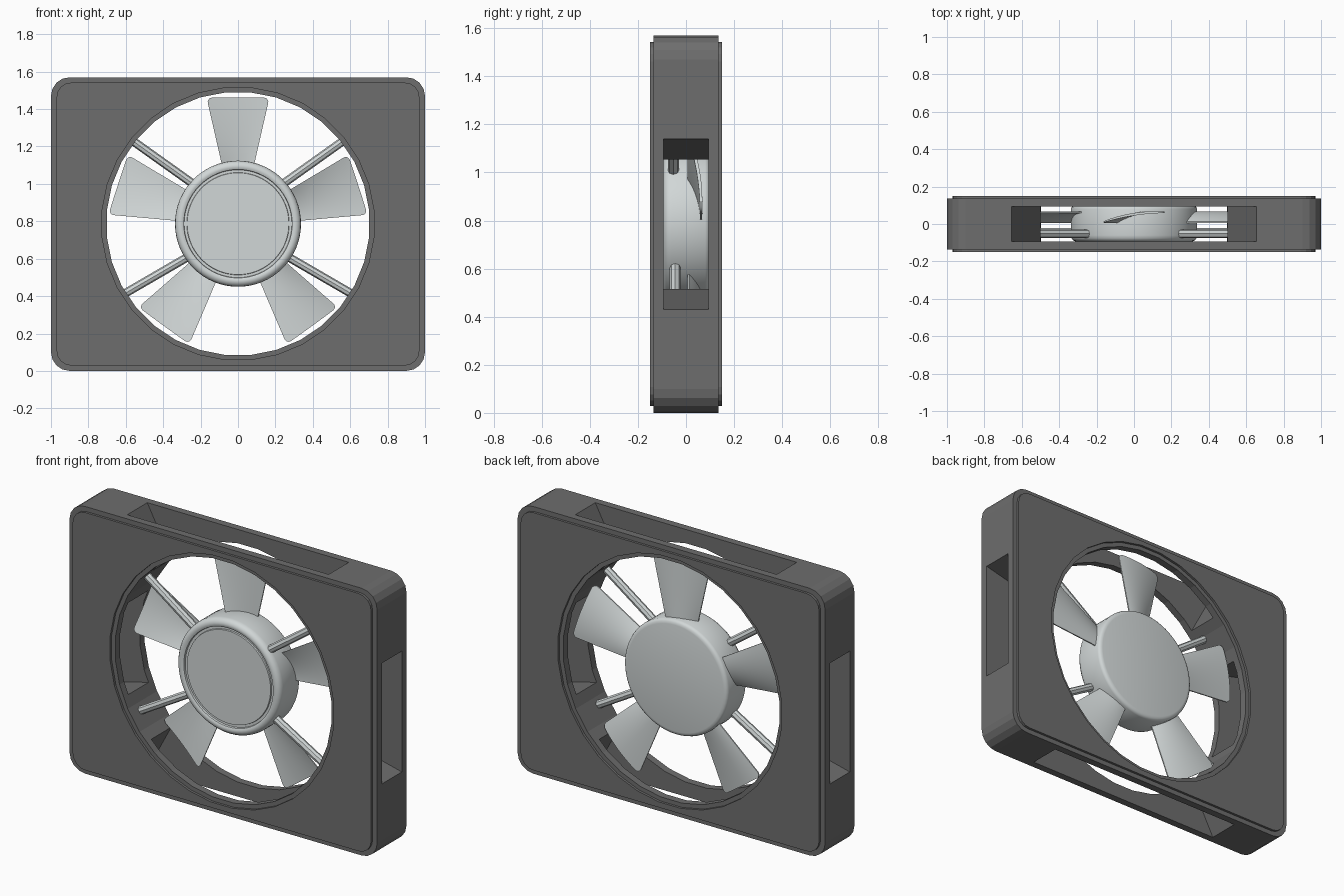
import bpy, bmesh, math
from mathutils import Vector, Matrix

if "Cube" in bpy.data.objects:
    bpy.data.objects.remove(bpy.data.objects["Cube"])

CZ = 0.787  # height of the fan axis


def material(name, rgb):
    m = bpy.data.materials.new(name)
    m.diffuse_color = (*rgb, 1)
    m.use_nodes = True
    m.node_tree.nodes["Principled BSDF"].inputs["Base Color"].default_value = m.diffuse_color
    return m


DARK = material("dark_grey", (0.155, 0.155, 0.155))
LIGHT = material("light_grey", (0.64, 0.68, 0.68))


def finish(name, bm, mat, smooth=None):
    bmesh.ops.recalc_face_normals(bm, faces=bm.faces)
    me = bpy.data.meshes.new(name)
    bm.to_mesh(me)
    bm.free()
    me.materials.append(mat)
    ob = bpy.data.objects.new(name, me)
    bpy.context.collection.objects.link(ob)
    if smooth:
        bpy.ops.object.select_all(action='DESELECT')
        ob.select_set(True)
        bpy.context.view_layer.objects.active = ob
        bpy.ops.object.shade_smooth_by_angle(angle=math.radians(smooth))
    return ob


def prism(name, pts, y0, y1, mat=DARK):
    """Extrude an (x, z) outline along y."""
    bm = bmesh.new()
    face = bm.faces.new([bm.verts.new((x, y0, z)) for x, z in pts])
    ext = bmesh.ops.extrude_face_region(bm, geom=[face])
    vs = [g for g in ext["geom"] if isinstance(g, bmesh.types.BMVert)]
    bmesh.ops.translate(bm, verts=vs, vec=(0, y1 - y0, 0))
    return finish(name, bm, mat)


def rounded_rect(hx, hz, r, seg):
    pts = []
    for k, (sx, sz) in enumerate([(1, 1), (-1, 1), (-1, -1), (1, -1)]):
        for i in range(seg + 1):
            a = math.pi / 2 * (k + i / seg)
            pts.append((sx * (hx - r) + r * math.cos(a),
                        0.785 + sz * (hz - r) + r * math.sin(a)))
    return pts


def circle(r, n=32):
    return [(r * math.cos(2 * math.pi * (i + 0.5) / n),
             CZ + r * math.sin(2 * math.pi * (i + 0.5) / n)) for i in range(n)]


# Frame: body joined with slightly smaller raised face plates
frame = prism("frame", rounded_rect(1, 0.785, 0.10, 4), -0.136, 0.136)
plate = prism("plate_helper", rounded_rect(0.97, 0.757, 0.08, 4), -0.15, 0.15)
ops = [(plate, 'UNION')]
# Bore, and the wider step at each face
ops.append((prism("bore_cutter", circle(0.705), -0.3, 0.3), 'DIFFERENCE'))
ops.append((prism("front_step_cutter", circle(0.73), -0.3, -0.136), 'DIFFERENCE'))
ops.append((prism("back_step_cutter", circle(0.73), 0.136, 0.3), 'DIFFERENCE'))
# Tapered slots through the four sides
for s in (1, -1):
    v = [(-0.671, 0.815), (0.671, 0.815), (0.484, 0.465), (-0.484, 0.465)]
    h = [(1.03, -0.362), (1.03, 0.362), (0.6, 0.258), (0.6, -0.258)]
    for outline in (v, h):
        pts = [(s * x, 0.785 + s * z) for x, z in outline]
        ops.append((prism("slot_cutter", pts, -0.093, 0.093), 'DIFFERENCE'))
for cutter, kind in ops:
    cutter.hide_render = True
    mod = frame.modifiers.new("cut", 'BOOLEAN')
    mod.operation = kind
    mod.solver = 'EXACT'
    mod.object = cutter
bpy.context.view_layer.update()
dg = bpy.context.evaluated_depsgraph_get()
cut_mesh = bpy.data.meshes.new_from_object(frame.evaluated_get(dg))
frame.modifiers.clear()
frame.data = cut_mesh
for cutter, _ in ops:
    bpy.data.objects.remove(cutter)

# Hub: lathed profile of (radius, y)
profile = [(0, -0.086), (0.272, -0.086), (0.274, -0.078), (0.288, -0.078),
           (0.290, -0.089), (0.300, -0.094), (0.312, -0.094), (0.325, -0.088),
           (0.334, -0.076), (0.337, -0.06), (0.337, 0.08), (0.333, 0.09),
           (0.325, 0.097), (0.312, 0.1), (0, 0.1)]
bm = bmesh.new()
vs = [bm.verts.new((r, y, CZ)) for r, y in profile]
es = [bm.edges.new(p) for p in zip(vs, vs[1:])]
bmesh.ops.spin(bm, geom=vs + es, cent=(0, 0, CZ), axis=(0, 1, 0),
               angle=2 * math.pi, steps=64)
bmesh.ops.remove_doubles(bm, verts=bm.verts, dist=1e-4)
finish("hub", bm, LIGHT, 35)

# Blades: curved, flared sheets with rounded tip corners
NU, R0, R1, RC, T = 14, 0.31, 0.675, 0.03, 0.007
rows = [R0 + (R1 - RC - R0) * i / 7 for i in range(8)]
rows += [R1 - RC + RC * math.sin(math.pi / 2 * i / 5) for i in range(1, 6)]


def blade(name, angle):
    bm = bmesh.new()
    sheets = []
    for side in (-T, T):
        grid = []
        for r in rows:
            w = 0.085 + 0.083 * (r - R0) / (R1 - R0)
            t = max(0, (r - (R1 - RC)) / RC)
            x_max = w - RC * (1 - math.sqrt(max(0, 1 - t * t)))
            line = []
            for j in range(NU + 1):
                x = x_max * (2 * j / NU - 1)
                s = x / w
                y = 0.052 + 0.026 * s - 0.016 * s * s
                thick = side * (1 - 0.5 * s * s)
                z = r - 0.05 * (x * x) * (r / R1)
                line.append(bm.verts.new((x, y + thick, z)))
            grid.append(line)
        sheets.append(grid)
        for a, b in zip(grid, grid[1:]):
            for j in range(NU):
                bm.faces.new((a[j], a[j + 1], b[j + 1], b[j]))
    # Close the rim between the two sheets
    loops = [g[0] + [l[-1] for l in g[1:]] + g[-1][-2::-1]
             + [l[0] for l in g[-2:0:-1]] for g in sheets]
    n = len(loops[0])
    for i in range(n):
        k = (i + 1) % n
        bm.faces.new((loops[0][i], loops[0][k], loops[1][k], loops[1][i]))
    bmesh.ops.transform(bm, verts=bm.verts, matrix=Matrix.Translation((0, 0, CZ))
                        @ Matrix.Rotation(angle, 4, 'Y'))
    finish(name, bm, LIGHT, 40)


for i in range(5):
    blade(f"blade_{i + 1}", math.radians(72 * i))


# Struts: slim rods from the hub to the bore
def strut(name, p, q):
    p, q = Vector(p), Vector(q)
    d = q - p
    bm = bmesh.new()
    bmesh.ops.create_cone(bm, cap_ends=True, segments=8, radius1=0.023,
                          radius2=0.023, depth=d.length)
    rot = d.to_track_quat('Z', 'Y').to_matrix().to_4x4()
    bmesh.ops.transform(bm, verts=bm.verts,
                        matrix=Matrix.Translation((p + q) / 2) @ rot)
    finish(name, bm, LIGHT)


for side, s in (("left", -1), ("right", 1)):
    strut(f"upper_strut_{side}", (s * 0.24, -0.052, 1.0), (s * 0.57, -0.052, 1.235))
    strut(f"lower_strut_{side}", (s * 0.25, -0.045, 0.62), (s * 0.612, -0.045, 0.41))
